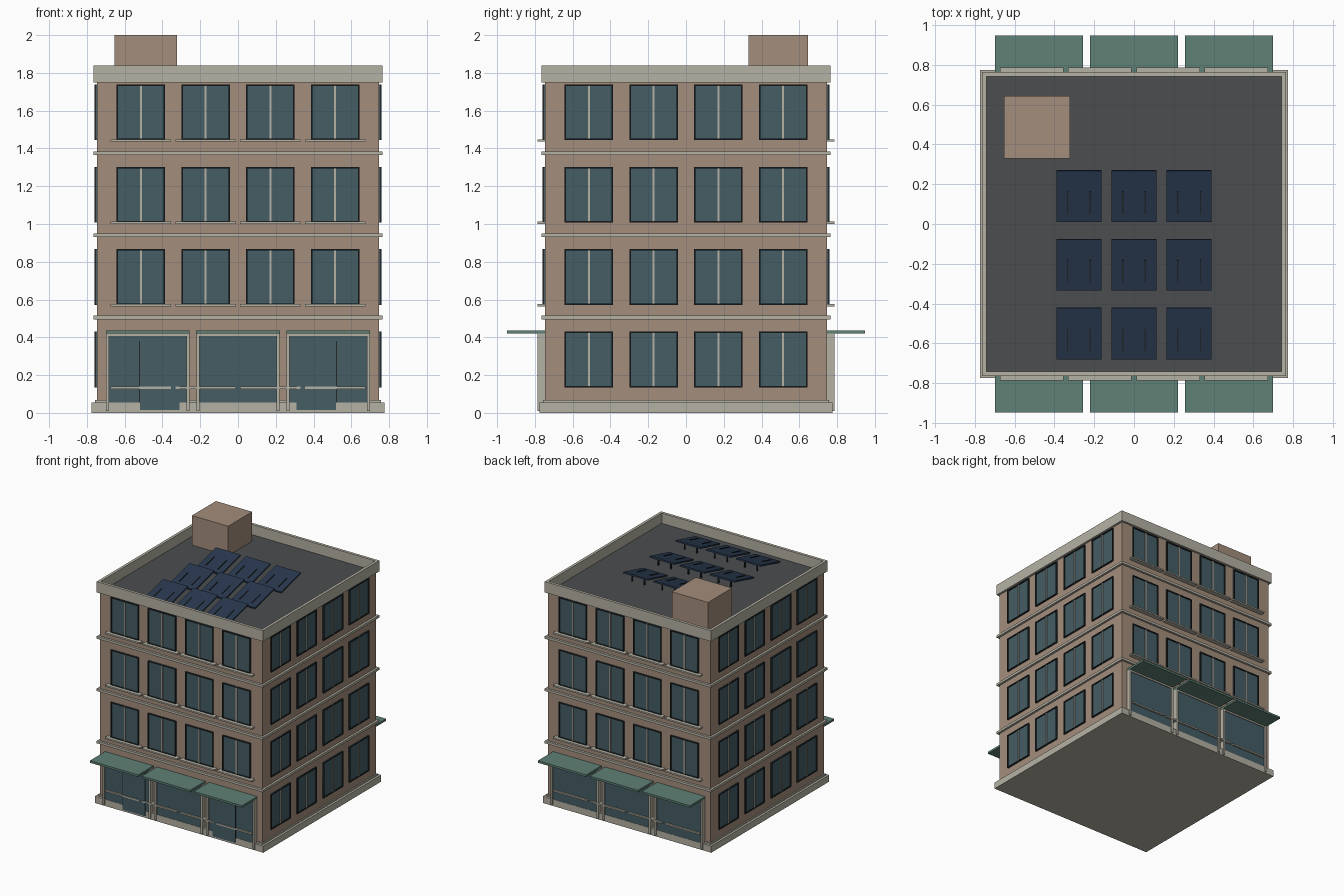
import bpy
import bmesh
from math import radians
from mathutils import Matrix, Vector

cube = bpy.data.objects.get("Cube")
if cube:
    bpy.data.objects.remove(cube, do_unlink=True)


def material(name, rgb):
    mat = bpy.data.materials.new(name)
    mat.use_nodes = True
    color = (*rgb, 1)
    mat.diffuse_color = color
    mat.node_tree.nodes["Principled BSDF"].inputs["Base Color"].default_value = color
    return mat


BRICK = material("brick", (0.37, 0.27, 0.20))
STONE = material("stone", (0.46, 0.44, 0.37))
GLASS = material("glass", (0.058, 0.11, 0.13))
FRAME = material("dark_frame", (0.015, 0.02, 0.023))
ROOF = material("roofing", (0.07, 0.075, 0.077))
GREEN = material("awning_green", (0.115, 0.22, 0.18))
SOLAR = material("solar_blue", (0.022, 0.04, 0.078))

WALL = 0.747      # half width of the square body
STOREY = 0.4365   # floor to floor height


def build(name, mat, boxes, matrix=None):
    """One object made of boxes, each given as (x range, y range, z range)."""
    bm = bmesh.new()
    for ranges in boxes:
        lo, hi = (Vector(v) for v in zip(*ranges))
        place = Matrix.Translation((lo + hi) / 2) @ Matrix.Diagonal((*(hi - lo), 1))
        bmesh.ops.create_cube(bm, size=1, matrix=place)
    mesh = bpy.data.meshes.new(name)
    bm.to_mesh(mesh)
    bm.free()
    mesh.materials.append(mat)
    obj = bpy.data.objects.new(name, mesh)
    bpy.context.collection.objects.link(obj)
    if matrix:
        obj.matrix_world = matrix
    return obj


def span(center, half):
    return (center - half, center + half)


def slab(half, z0, z1):
    return (span(0, half), span(0, half), (z0, z1))


def ring(x, z, depth, t):
    """Four bars around an opening with x and z ranges."""
    return [((x[0], x[0] + t), depth, z), ((x[1] - t, x[1]), depth, z),
            ((x[0] + t, x[1] - t), depth, (z[0], z[0] + t)),
            ((x[0] + t, x[1] - t), depth, (z[1] - t, z[1]))]


# Body, base, floor bands
build("body", BRICK, [slab(WALL, 0.01, 1.75)])
build("plinth", STONE, [slab(0.775, 0, 0.055), slab(0.757, 0.055, 0.067)])
build("floor_bands", STONE,
      [slab(0.765, 0.495 + i * 0.435, 0.515 + i * 0.435) for i in range(3)])

# Roof, parapet and stair housing
build("roof_deck", ROOF, [slab(0.745, 1.742, 1.755)])
outer, inner = 0.765, 0.742
build("parapet", STONE, [
    ((-outer, outer), (inner, outer), (1.75, 1.84)),
    ((-outer, outer), (-outer, -inner), (1.75, 1.84)),
    ((inner, outer), (-inner, inner), (1.75, 1.84)),
    ((-outer, -inner), (-inner, inner), (1.75, 1.84))])
build("stair_housing", BRICK, [((-0.655, -0.322), (0.33, 0.645), (1.75, 2.0))])


# Windows, described on the front wall and turned to each side
def windows(side, turn, first_floor):
    frames, panes, mullions = [], [], []
    for floor in range(first_floor, 4):
        z = (0.135 + floor * STOREY, 0.43 + floor * STOREY)
        for col in range(4):
            cx = (col - 1.5) * 0.343
            x = span(cx, 0.128)
            frames += ring(x, z, (-0.759, -0.74), 0.008)
            panes.append((x, (-0.751, -0.74), z))
            mullions.append((span(cx, 0.005), (-0.758, -0.745), z))
    build(side + "_window_frames", FRAME, frames, turn)
    build(side + "_window_panes", GLASS, panes, turn)
    build(side + "_window_mullions", STONE, mullions, turn)


def sills(side, turn):
    build(side + "_window_sills", STONE, [
        (span((col - 1.5) * 0.343, 0.16), (-0.787, -0.74),
         (0.127 + floor * STOREY, 0.139 + floor * STOREY))
        for floor in range(4) for col in range(4)], turn)


def shopfronts(side, turn):
    glass, frames, awnings = [], [], []
    for cx in (-0.478, 0, 0.478):
        glass.append((span(cx, 0.208), (-0.773, -0.74), (0.05, 0.42)))
        for s in (-1, 1):
            frames.append((span(cx + s * 0.213, 0.008), (-0.785, -0.74), (0.01, 0.42)))
        frames.append((span(cx, 0.205), (-0.78, -0.74), (0.407, 0.42)))
        awnings.append((span(cx, 0.222), (-0.947, -0.74), (0.42, 0.437)))
    build(side + "_shop_glass", GLASS, glass, turn)
    build(side + "_shop_posts", STONE, frames, turn)
    build(side + "_awnings", GREEN, awnings, turn)


for side, angle in (("front", 0), ("left", 90), ("back", 180), ("right", 270)):
    turn = Matrix.Rotation(radians(angle), 4, "Z")
    has_shops = side in ("front", "back")
    windows(side, turn, 1 if has_shops else 0)
    if has_shops:
        sills(side, turn)
        shopfronts(side, turn)

# Shop doors on the front only
for name, s in (("right_door", -1), ("left_door", 1)):
    build(name, GLASS, [(span(s * 0.414, 0.104), (-0.78, -0.76), (0.015, 0.38))])
    build(name + "_edge", FRAME, [(span(s * 0.52, 0.003), (-0.78, -0.76), (0.055, 0.38))])

# Solar panels tilted towards the front, with support rails
for row in range(3):
    for col in range(3):
        spot = Vector(((col - 1) * 0.277, -0.55 + row * 0.345, 1.793))
        tilt = Matrix.Translation(spot) @ Matrix.Rotation(radians(14), 4, "X")
        tag = f"_{row + 1}_{col + 1}"
        build("solar_panel" + tag, SOLAR,
              [(span(0, 0.113), span(0, 0.133), (-0.006, 0.006))], tilt)
        build("solar_rails" + tag, FRAME,
              [(span(s * 0.057, 0.003), (-0.09, 0.025), (-0.012, 0.011))
               for s in (-1, 1)], tilt)
        build("solar_legs" + tag, FRAME,
              [(span(s * 0.057, 0.005), span(0.09, 0.005), (-0.045, 0.016))
               for s in (-1, 1)], Matrix.Translation(spot))
